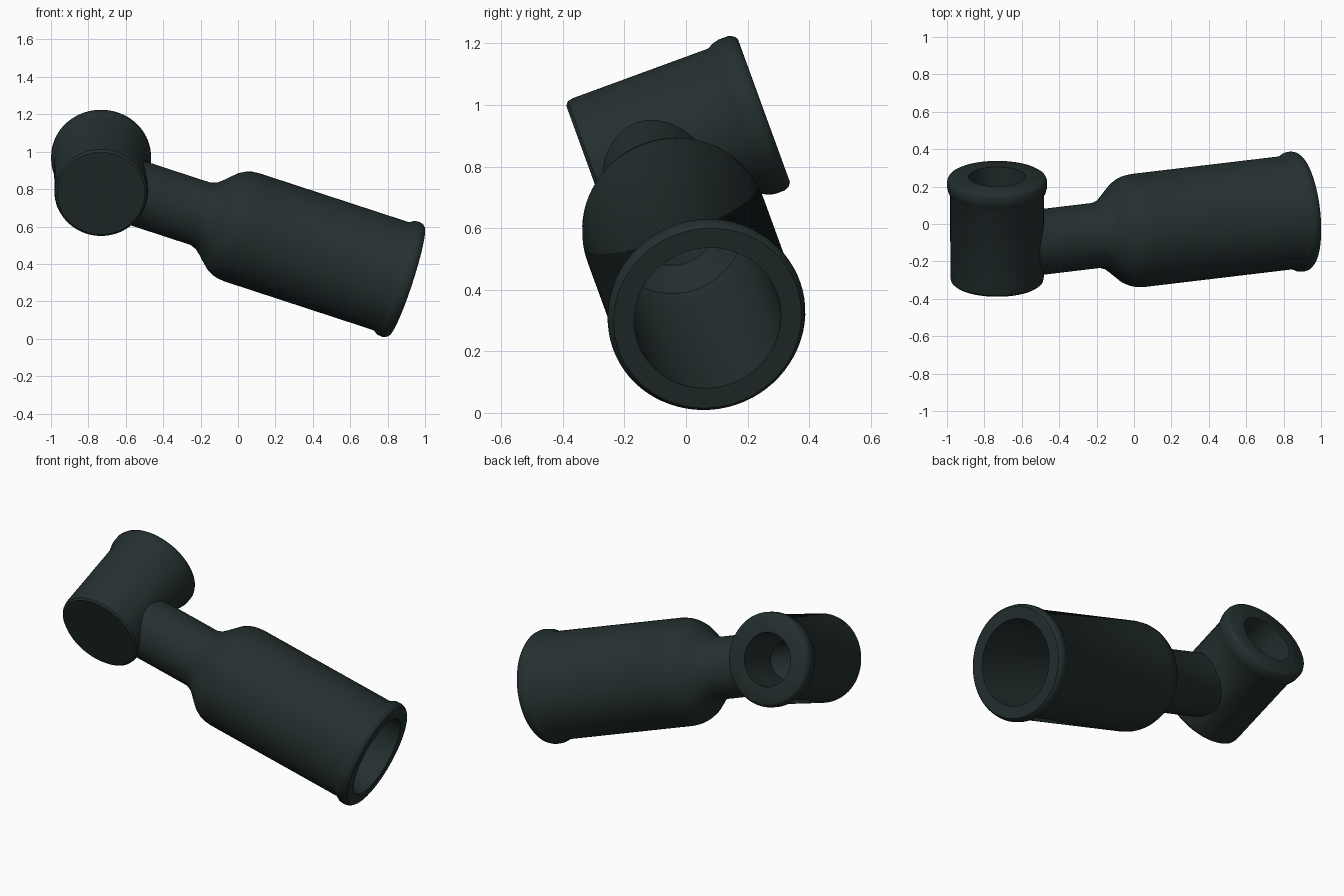
import bpy, bmesh, math
from mathutils import Vector, Matrix

if "Cube" in bpy.data.objects:
    bpy.data.objects.remove(bpy.data.objects["Cube"], do_unlink=True)

# Dark rubber material
rubber = bpy.data.materials.new("dark_green_grey_rubber")
rubber.use_nodes = True
colour = (0.018, 0.029, 0.029, 1)
rubber.diffuse_color = colour
rubber.node_tree.nodes["Principled BSDF"].inputs["Base Color"].default_value = colour

SEGMENTS = 72


def lathe(name, origin, axis, profile):
    """Closed solid of revolution; profile holds (distance along axis, radius)."""
    bm = bmesh.new()
    rings = []
    for d, r in profile:
        rings.append([bm.verts.new((r * math.cos(a), r * math.sin(a), d))
                      for a in (2 * math.pi * i / SEGMENTS for i in range(SEGMENTS))])
    for low, high in zip(rings, rings[1:]):
        for i in range(SEGMENTS):
            j = (i + 1) % SEGMENTS
            bm.faces.new((low[i], low[j], high[j], high[i]))
    bm.faces.new(rings[0][::-1])
    bm.faces.new(rings[-1])
    bmesh.ops.recalc_face_normals(bm, faces=bm.faces)
    mesh = bpy.data.meshes.new(name)
    bm.to_mesh(mesh)
    bm.free()
    mesh.materials.append(rubber)
    ob = bpy.data.objects.new(name, mesh)
    bpy.context.collection.objects.link(ob)
    turn = axis.to_track_quat('Z', 'Y').to_matrix().to_4x4()
    ob.matrix_world = Matrix.Translation(origin) @ turn
    return ob


def combine(target, tool, operation):
    """Apply a boolean and remove the tool object."""
    tool.hide_render = True
    bpy.context.view_layer.objects.active = target
    mod = target.modifiers.new(operation.lower(), 'BOOLEAN')
    mod.operation = operation
    mod.solver = 'EXACT'
    mod.object = tool
    bpy.ops.object.modifier_apply(modifier=mod.name)
    bpy.data.objects.remove(tool, do_unlink=True)


# Both axes start at an open mouth and run inwards; they cross at right angles
tilt, swing = math.radians(20), math.radians(19.2)
elbow_axis = Vector((0, -math.cos(tilt), -math.sin(tilt)))
sleeve_axis = Vector((-math.cos(swing), -math.sin(swing) * math.sin(tilt),
                      math.sin(swing) * math.cos(tilt)))
elbow_mouth = Vector((-0.732, 0.253, 0.982))
sleeve_mouth = Vector((0.9, 0.07, 0.308))

# Long sleeve with rolled rim, shoulder and narrow neck
boot = lathe("connector_boot", sleeve_mouth, sleeve_axis, [
    (0, 0.307), (0.012, 0.318), (0.03, 0.323), (0.055, 0.321), (0.073, 0.311),
    (0.083, 0.304), (0.93, 0.304), (0.97, 0.3), (1.0, 0.291), (1.035, 0.272),
    (1.065, 0.245), (1.1, 0.212), (1.13, 0.187), (1.165, 0.175), (1.7, 0.175)])

# Short closed elbow with rolled rim
elbow = lathe("elbow", elbow_mouth, elbow_axis, [
    (0, 0.247), (0.008, 0.259), (0.025, 0.267), (0.06, 0.267), (0.085, 0.26),
    (0.1, 0.251), (0.57, 0.25), (0.588, 0.246), (0.598, 0.234)])
combine(boot, elbow, 'UNION')

# Bores: wide sleeve stepping down to the neck, then the elbow socket
combine(boot, lathe("sleeve_bore", sleeve_mouth, sleeve_axis, [
    (-0.1, 0.24), (0.9, 0.24), (0.95, 0.225), (1.0, 0.145), (1.7, 0.125)]), 'DIFFERENCE')
combine(boot, lathe("elbow_bore", elbow_mouth, elbow_axis, [
    (-0.1, 0.153), (0.54, 0.153)]), 'DIFFERENCE')

# Smooth shading with crisp mouth and seam edges
bpy.ops.object.select_all(action='DESELECT')
boot.select_set(True)
bpy.context.view_layer.objects.active = boot
bpy.ops.object.shade_smooth_by_angle(angle=math.radians(35))
